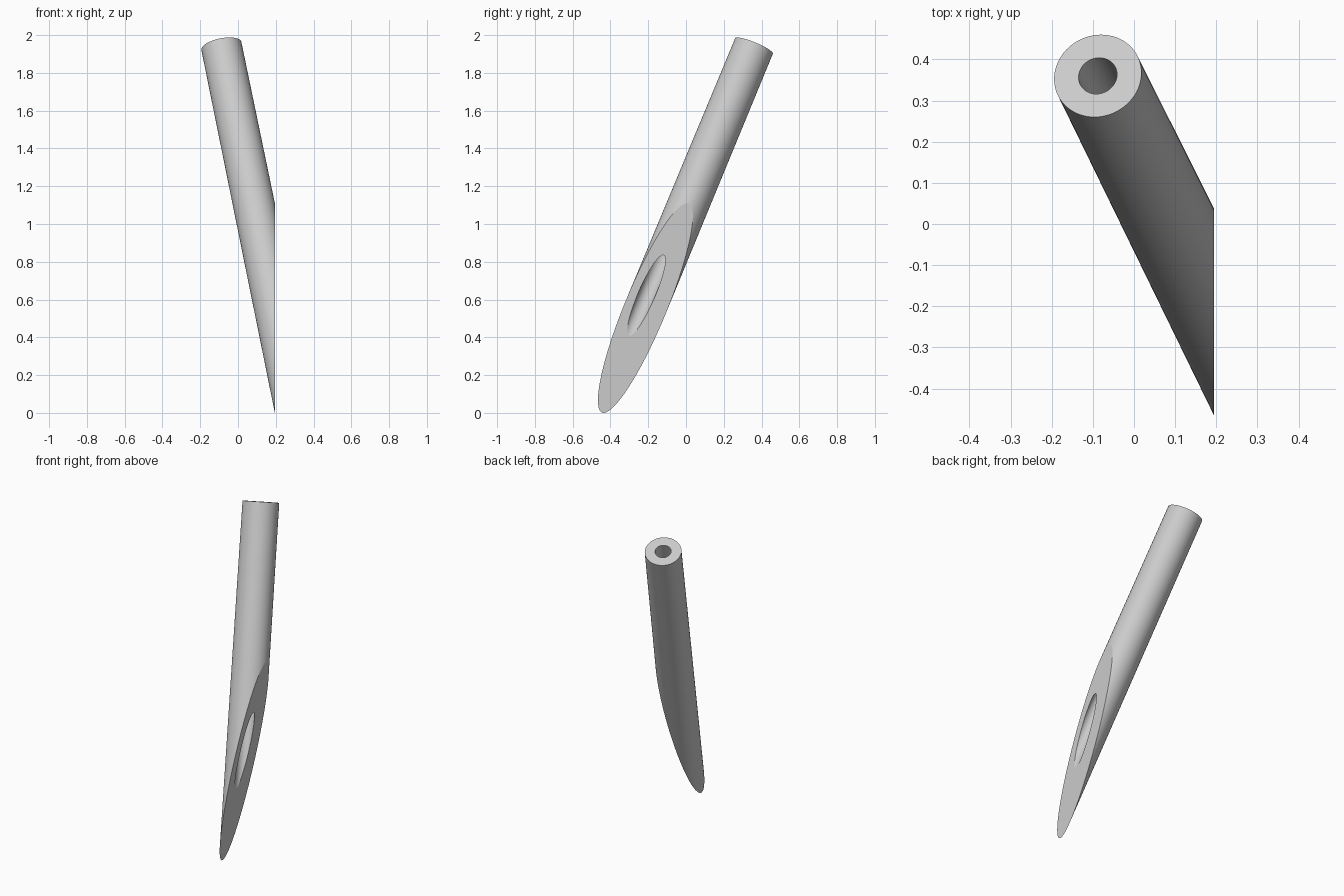
import bpy, bmesh, math
from mathutils import Vector

cube = bpy.data.objects.get("Cube")
if cube:
    bpy.data.objects.remove(cube, do_unlink=True)

SIDES = 64
CUT_X = 0.195
TOP = Vector((-0.088, 0.36, 1.955))
OUTER_END = Vector((CUT_X, -0.215, 0.568))
BORE_END = Vector((CUT_X, -0.21, 0.635))

# Section axes square to the tube
axis = (TOP - OUTER_END).normalized()
u = axis.cross(Vector((0, 0, 1))).normalized()
v = axis.cross(u)


def circle(radius):
    angles = [2 * math.pi * i / SIDES for i in range(SIDES)]
    return [(u * math.cos(a) + v * math.sin(a)) * radius for a in angles]


def rings(bm, end, top_radius, end_radius):
    """Square ring at the top, and a ring slid along the axis onto the cut plane."""
    upper = [bm.verts.new(TOP + p) for p in circle(top_radius)]
    along = (TOP - end).normalized()
    lower = []
    for p in circle(end_radius):
        lower.append(bm.verts.new(end + p - along * (p.x / along.x)))
    return upper, lower


def band(bm, a, b, smooth):
    for i in range(SIDES):
        j = (i + 1) % SIDES
        face = bm.faces.new((a[i], a[j], b[j], b[i]))
        face.smooth = smooth


# Hollow tube: outer wall, bore, square top rim and slanted cut face
bm = bmesh.new()
outer_top, outer_cut = rings(bm, OUTER_END, 0.108, 0.111)
bore_top, bore_cut = rings(bm, BORE_END, 0.0475, 0.0447)
band(bm, outer_top, outer_cut, True)
band(bm, bore_top, bore_cut, True)
band(bm, outer_top, bore_top, False)
band(bm, outer_cut, bore_cut, False)
bmesh.ops.recalc_face_normals(bm, faces=bm.faces)

mesh = bpy.data.meshes.new("slant_cut_tube")
bm.to_mesh(mesh)
bm.free()
tube = bpy.data.objects.new("slant_cut_tube", mesh)
bpy.context.collection.objects.link(tube)

# Plain grey
grey = bpy.data.materials.new("light_grey")
grey.use_nodes = True
colour = (0.6, 0.6, 0.6, 1)
grey.diffuse_color = colour
grey.node_tree.nodes["Principled BSDF"].inputs["Base Color"].default_value = colour
mesh.materials.append(grey)

# Rest the tip on the ground
lowest = min(vert.co.z for vert in mesh.vertices)
for vert in mesh.vertices:
    vert.co.z -= lowest

# Smooth walls, crisp rims
bpy.ops.object.select_all(action="DESELECT")
tube.select_set(True)
bpy.context.view_layer.objects.active = tube
bpy.ops.object.shade_smooth_by_angle(angle=math.radians(25))
# Keep the rims sharp where the walls meet the cut at a shallow angle
bm = bmesh.new()
bm.from_mesh(mesh)
for face in bm.faces:
    on_cut = all(abs(vert.co.x - CUT_X) < 0.0001 for vert in face.verts)
    if on_cut:
        face.smooth = False
        for edge in face.edges:
            if any(f.normal.x < 0.999 for f in edge.link_faces):
                edge.smooth = False
bm.to_mesh(mesh)
bm.free()
